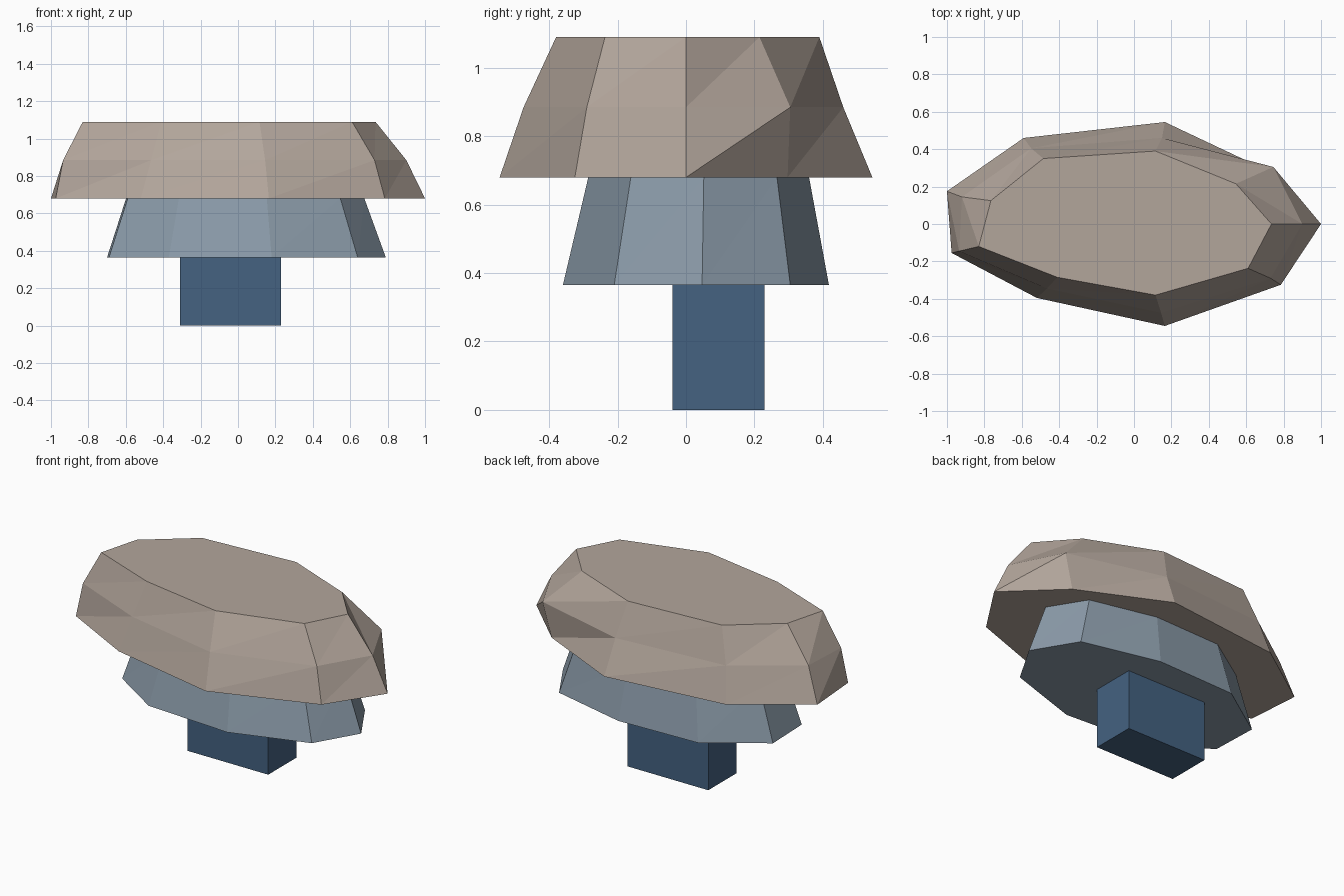
import bpy, bmesh

if "Cube" in bpy.data.objects:
    bpy.data.objects.remove(bpy.data.objects["Cube"])


def material(name, rgb):
    m = bpy.data.materials.new(name)
    m.diffuse_color = (*rgb, 1)
    m.use_nodes = True
    m.node_tree.nodes["Principled BSDF"].inputs["Base Color"].default_value = m.diffuse_color
    return m


def stone(name, layers, mat):
    """Faceted stone lofted through (z, [(x, y), ...]) rings, lowest first."""
    bm = bmesh.new()
    rings = [[bm.verts.new((x, y, z)) for x, y in pts] for z, pts in layers]
    n = len(rings[0])
    for lo, hi in zip(rings, rings[1:]):
        for i in range(n):
            j = (i + 1) % n
            bm.faces.new((lo[i], lo[j], hi[j]))
            bm.faces.new((lo[i], hi[j], hi[i]))
    bm.faces.new(rings[0][::-1])
    bm.faces.new(rings[-1])
    me = bpy.data.meshes.new(name)
    bm.to_mesh(me)
    bm.free()
    me.materials.append(mat)
    ob = bpy.data.objects.new(name, me)
    bpy.context.collection.objects.link(ob)
    return ob


tan = material("tan_stone", (0.45, 0.38, 0.33))
grey_blue = material("grey_blue_stone", (0.26, 0.33, 0.40))
dark_blue = material("dark_blue", (0.058, 0.122, 0.22))

# Wide nine-sided cap stone: rim, waist and flat top
rim = [(1, 0), (0.69, 0.297), (0.165, 0.545), (-0.59, 0.46), (-1, 0.175),
       (-0.975, -0.155), (-0.52, -0.395), (0.165, -0.545), (0.785, -0.325)]
waist = [(0.9, 0), (0.745, 0.305), (0.15, 0.46), (-0.55, 0.405), (-0.92, 0.145),
         (-0.935, -0.145), (-0.465, -0.345), (0.145, -0.475), (0.73, -0.29)]
crown = [(0.735, 0), (0.545, 0.215), (0.115, 0.39), (-0.485, 0.35), (-0.765, 0.125),
         (-0.83, -0.12), (-0.41, -0.285), (0.115, -0.38), (0.61, -0.237)]
stone("cap_stone", [(0.68, rim), (0.885, waist), (1.09, crown)], tan)

# Narrower tapering stone beneath it
base = [(0.79, 0.047), (0.635, 0.305), (0.16, 0.418), (-0.36, 0.4), (-0.7, 0.17),
        (-0.69, -0.12), (-0.37, -0.325), (0.18, -0.36), (0.64, -0.21)]
upper = [(x * 0.855, y * 0.83 + 0.013) for x, y in base]
stone("lower_stone", [(0.365, base), (0.68, upper)], grey_blue)

# Square block at the bottom
block = [(0.23, 0.23), (-0.31, 0.23), (-0.31, -0.04), (0.23, -0.04)]
stone("foot_block", [(0, block), (0.365, block)], dark_blue)
